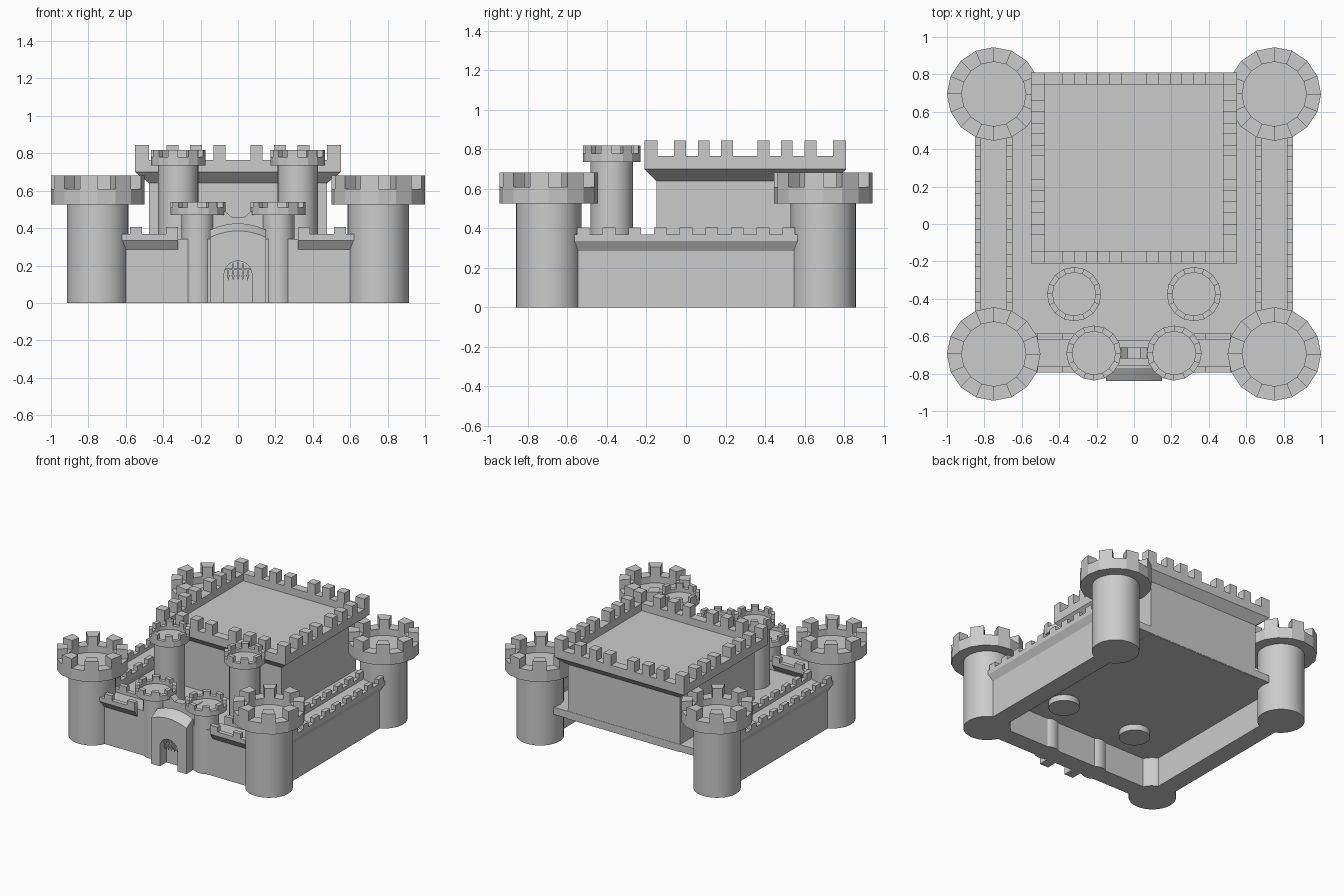
import bpy, bmesh
from math import sin, cos, pi

if "Cube" in bpy.data.objects:
    bpy.data.objects.remove(bpy.data.objects["Cube"])


def finish(name, bm):
    bmesh.ops.recalc_face_normals(bm, faces=bm.faces[:])
    me = bpy.data.meshes.new(name)
    bm.to_mesh(me)
    bm.free()
    ob = bpy.data.objects.new(name, me)
    bpy.context.collection.objects.link(ob)
    return ob


def add_box(bm, x0, x1, y0, y1, z0, z1):
    vs = bmesh.ops.create_cube(bm, size=1)['verts']
    for v in vs:
        v.co = (x1 if v.co.x > 0 else x0, y1 if v.co.y > 0 else y0, z1 if v.co.z > 0 else z0)


def loft(name, rings):
    """Skin a stack of closed rings and cap both ends; returns bmesh and wall faces."""
    bm = bmesh.new()
    vs = [[bm.verts.new(p) for p in r] for r in rings]
    n = len(vs[0])
    bands = [[bm.faces.new((a[i], a[(i + 1) % n], b[(i + 1) % n], b[i])) for i in range(n)]
             for a, b in zip(vs, vs[1:])]
    bm.faces.new(vs[0])
    bm.faces.new(vs[-1])
    return bm, bands


def tower(name, x, y, shaft_r, crown_r, inner_r, base, z0, z1, z2):
    # smooth shaft
    bpy.ops.mesh.primitive_cylinder_add(vertices=32, radius=shaft_r, depth=z0 + 0.005 - base,
                                        location=(x, y, (z0 + 0.005 + base) / 2))
    bpy.context.object.name = name + "_shaft"
    bpy.ops.object.shade_smooth_by_angle()
    # sixteen-sided crown, every other rim face raised as a merlon
    floor = z0 + 0.4 * (z1 - z0)
    prof = [(crown_r, z0), (crown_r, z1), (inner_r, z1), (inner_r, floor)]
    rings = [[(x + r * cos(i * pi / 8), y + r * sin(i * pi / 8), z) for i in range(16)]
             for r, z in prof]
    bm, bands = loft(name, rings)
    out = bmesh.ops.extrude_discrete_faces(bm, faces=bands[1][1::2])
    for f in out['faces']:
        bmesh.ops.translate(bm, verts=f.verts[:], vec=(0, 0, z2 - z1))
    finish(name + "_crown", bm)


def rect(hx, hy, cy, z):
    return [(-hx, cy - hy, z), (hx, cy - hy, z), (hx, cy + hy, z), (-hx, cy + hy, z)]


def prism(name, section, place, a, b):
    """Extrude a 2D section between a and b; place maps (u, z, along) to xyz."""
    bm, _ = loft(name, [[place(u, z, t) for u, z in section] for t in (a, b)])
    return finish(name, bm)


# Towers
for s, side in ((-1, "left"), (1, "right")):
    for t, end in ((-1, "front"), (1, "back")):
        tower(f"corner_tower_{end}_{side}", s * 0.75, t * 0.695, 0.165, 0.25, 0.172,
              0, 0.525, 0.61, 0.682)
    tower(f"gate_tower_{side}", s * 0.215, -0.69, 0.087, 0.147, 0.115, 0, 0.47, 0.51, 0.54)
    tower(f"keep_tower_{side}", s * 0.32, -0.375, 0.108, 0.145, 0.115, 0.18, 0.735, 0.78, 0.818)

# Curtain walls with flared, double-parapet tops
def wall_section(h, w):
    half = [(w, 0), (w, 0.285), (h, 0.335), (h, 0.368), (h - 0.033, 0.368), (h - 0.033, 0.343)]
    return half + [(-u, z) for u, z in reversed(half)]


def wall_merlons(name, h, spots, place):
    bm = bmesh.new()
    for c in spots:
        for s in (-1, 1):
            p = place(s * h, 0.368, c - 0.032)
            q = place(s * (h - 0.033), 0.405, c + 0.032)
            lo = [min(i, j) for i, j in zip(p, q)]
            hi = [max(i, j) for i, j in zip(p, q)]
            add_box(bm, lo[0], hi[0], lo[1], hi[1], lo[2], hi[2])
    finish(name, bm)


for s, side in ((-1, "left"), (1, "right")):
    along_y = lambda u, z, t, s=s: (s * 0.75 + u, t, z)
    along_x = lambda u, z, t, s=s: (s * t, -0.69 + u, z)
    prism(f"side_wall_{side}", wall_section(0.1, 0.07), along_y, -0.6, 0.6)
    wall_merlons(f"side_wall_merlons_{side}", 0.1, [0.13 * i for i in range(-4, 5)], along_y)
    prism(f"front_wall_{side}", wall_section(0.105, 0.07), along_x, 0.32, 0.64)
    wall_merlons(f"front_wall_merlons_{side}", 0.105, (0.352, 0.545), along_x)
bm = bmesh.new()
add_box(bm, -0.32, 0.32, -0.76, -0.62, 0, 0.343)
finish("gate_wall", bm)

# Raised courtyard floor
bm = bmesh.new()
add_box(bm, -0.69, 0.69, -0.63, 0.752, 0.225, 0.28)
finish("courtyard_floor", bm)

# Keep: body, flare and parapet in one skin
cy = 0.3
bm, _ = loft("keep", [rect(0.475, 0.45, cy, 0.22), rect(0.475, 0.45, cy, 0.64),
                      rect(0.55, 0.51, cy, 0.70), rect(0.55, 0.51, cy, 0.765),
                      rect(0.477, 0.445, cy, 0.765), rect(0.477, 0.445, cy, 0.71)])
finish("keep", bm)
bm = bmesh.new()
for s in (-1, 1):
    for t in (-1, 1):
        def keep_block(xa, xb, ya, yb):
            x = sorted((s * xa, s * xb))
            y = sorted((cy + t * ya, cy + t * yb))
            add_box(bm, *x, *y, 0.765, 0.844)
        keep_block(0.477, 0.55, 0.445, 0.51)
        for c in (0.1, 0.225, 0.35):
            keep_block(c - 0.032, c + 0.032, 0.445, 0.51)
        for c in (0.0925, 0.21, 0.33):
            keep_block(0.477, 0.55, c - 0.03, c + 0.03)
finish("keep_merlons", bm)

# Gatehouse: arched front with sloping hood and a doorway cut into the outline
arc = [i / 6 - 1 for i in range(13)]
door = [(-0.075 * cos(i * pi / 10), 0.15 + 0.075 * sin(i * pi / 10)) for i in range(11)]


def gate_ring(y, edge, rise):
    top = [(0.15 * -a, y, edge + rise * (1 - a * a)) for a in arc]
    return ([(-0.075, y, 0)] + [(u, y, z) for u, z in door] + [(0.075, y, 0), (0.15, y, 0)]
            + top + [(-0.15, y, 0)])


bm, _ = loft("gatehouse", [gate_ring(-0.84, 0.35, 0.035), gate_ring(-0.77, 0.39, 0.035),
                           gate_ring(-0.755, 0.39, 0.035)])
finish("gatehouse", bm)

# Bridge between the gate towers with a dipped centre
dip = [(-0.16, 0.3), (0.16, 0.3), (0.16, 0.49), (0.07, 0.49), (0.035, 0.46),
       (-0.035, 0.46), (-0.07, 0.49), (-0.16, 0.49)]
prism("gate_bridge", dip, lambda u, z, t: (u, t, z), -0.72, -0.66)

# Portcullis: hanging spiked bars
bm = bmesh.new()
for i in range(-2, 3):
    x = i * 0.026
    add_box(bm, x - 0.004, x + 0.004, -0.81, -0.80, 0.15, 0.222 - 0.01 * i * i)
    tip = [bm.verts.new((x + dx, -0.805 + dy, 0.15))
           for dx, dy in ((-0.009, -0.006), (0.009, -0.006), (0.009, 0.006), (-0.009, 0.006))]
    point = bm.verts.new((x, -0.805, 0.12))
    bm.faces.new(tip)
    for k in range(4):
        bm.faces.new((tip[k], tip[(k + 1) % 4], point))
add_box(bm, -0.07, 0.07, -0.81, -0.80, 0.175, 0.183)
finish("portcullis", bm)
